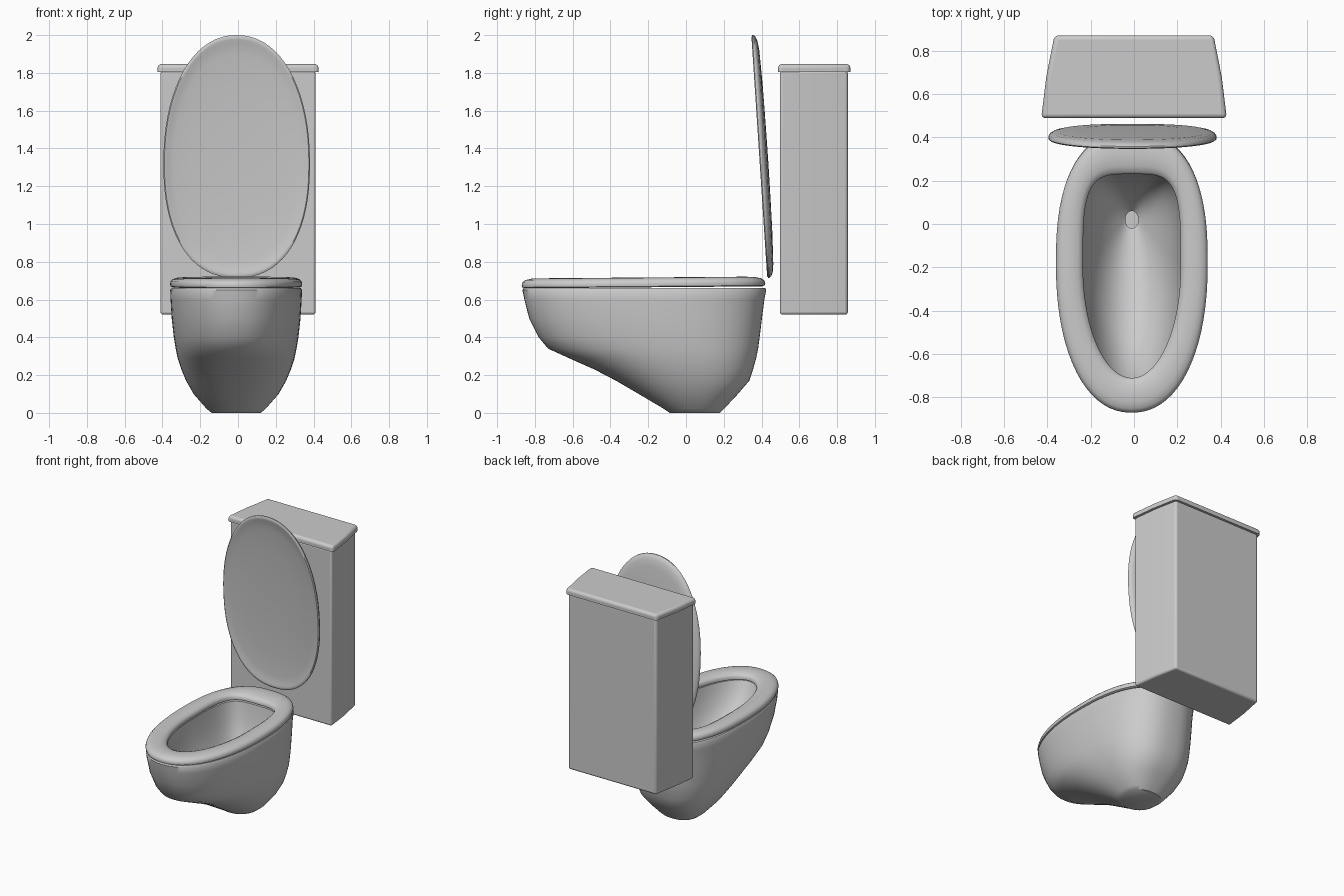
import bpy, bmesh, math

if "Cube" in bpy.data.objects:
    bpy.data.objects.remove(bpy.data.objects["Cube"])

N = 72


def outline(hw, front, back, yc, nf=2.2, nb=2.5, cx=-0.01):
    """Egg-like plan curve: half width, front/back ends, widest y, and a roundness for each end."""
    pts = []
    for i in range(N):
        a = 2 * math.pi * i / N
        c, s = math.cos(a), math.sin(a)
        n, b = (nb, back - yc) if s > 0 else (nf, yc - front)
        x = math.copysign(abs(c) ** (2 / n), c) * hw
        y = math.copysign(abs(s) ** (2 / n), s) * b
        pts.append((cx + x, yc + y))
    return pts


def mix(p, q, t):
    return [(a[0] + (b[0] - a[0]) * t, a[1] + (b[1] - a[1]) * t) for a, b in zip(p, q)]


def loft(name, rings, closed=False, angle=40):
    bm = bmesh.new()
    vs = [[bm.verts.new(p) for p in r] for r in rings]
    pairs = list(zip(vs, vs[1:]))
    if closed:
        pairs.append((vs[-1], vs[0]))
    else:
        bm.faces.new(vs[0])
        bm.faces.new(vs[-1])
    for a, b in pairs:
        k = len(a)
        for i in range(k):
            j = (i + 1) % k
            bm.faces.new((a[i], a[j], b[j], b[i]))
    bmesh.ops.recalc_face_normals(bm, faces=bm.faces)
    me = bpy.data.meshes.new(name)
    bm.to_mesh(me)
    bm.free()
    ob = bpy.data.objects.new(name, me)
    bpy.context.collection.objects.link(ob)
    bpy.ops.object.select_all(action='DESELECT')
    ob.select_set(True)
    bpy.context.view_layer.objects.active = ob
    bpy.ops.object.shade_smooth_by_angle(angle=math.radians(angle))
    return ob


def at_z(pts, z):
    return [(x, y, z) for x, y in pts]


# Bowl: outer shell rising from the foot (z, half width, front, back, widest y)
shell = [
    (0.00, 0.130, -0.085, 0.180, 0.05),
    (0.02, 0.155, -0.115, 0.200, 0.05),
    (0.10, 0.225, -0.250, 0.275, 0.03),
    (0.17, 0.265, -0.370, 0.335, 0.01),
    (0.23, 0.290, -0.485, 0.355, -0.02),
    (0.29, 0.310, -0.620, 0.372, -0.05),
    (0.34, 0.320, -0.730, 0.382, -0.08),
    (0.40, 0.330, -0.780, 0.390, -0.11),
    (0.50, 0.341, -0.830, 0.402, -0.15),
    (0.60, 0.347, -0.856, 0.415, -0.18),
    (0.65, 0.349, -0.866, 0.425, -0.18),
    (0.66, 0.343, -0.860, 0.420, -0.18),
]
rings = [at_z(outline(hw, f, b, yc), z) for z, hw, f, b, yc in shell]

# Bowl: basin narrowing to the drain
mouth = outline(0.232, -0.718, 0.238, -0.2, 2, 4)
drain = outline(0.03, -0.02, 0.06, 0.02, 2, 2)
for t, z in [(0, 0.66), (0.03, 0.62), (0.12, 0.52), (0.28, 0.42),
             (0.52, 0.33), (0.80, 0.26), (1, 0.22), (1, 0.16)]:
    rings.append(at_z(mix(mouth, drain, t), z))
loft("bowl", rings)

# Seat: rounded ring, rising slightly to the back
outer = outline(0.35, -0.87, 0.42, -0.18)
inner = outline(0.225, -0.71, 0.23, -0.2, 2, 4)
section = [(0.10, 0.665), (0.02, 0.670), (0, 0.682), (0.03, 0.697), (0.12, 0.708), (0.3, 0.715),
           (0.55, 0.717), (0.8, 0.712), (0.95, 0.702), (1, 0.690), (1, 0.672), (0.9, 0.666)]
seat = []
for t, z in section:
    seat.append([(x, y, z + 0.008 * (y + 0.2)) for x, y in mix(outer, inner, t)])
loft("seat", seat, closed=True)

# Lid: raised shallow dish, leaning forward at the top (scale, depth behind the rim plane)
dish = [(0.02, 0.027), (0.3, 0.026), (0.6, 0.022), (0.85, 0.013), (0.94, 0.006), (0.965, 0.001),
        (0.985, 0.0), (1, 0.005), (1, 0.012), (0.985, 0.022), (0.95, 0.031), (0.88, 0.037),
        (0.6, 0.043), (0.3, 0.045), (0.02, 0.046)]
egg = outline(0.388, 0.715, 2.0, 1.32, 2.3, 2.15, cx=0)
lid = []
for s, w in dish:
    r = []
    for x, z in egg:
        z = 1.32 + (z - 1.32) * s
        r.append((x * s - 0.007, 0.43 - (z - 0.715) * 0.0655 + w, z))
    lid.append(r)
loft("lid", lid)


# Tank and its cover: tapered box with softly bowed sides
def box(name, front, back, hw_front, hw_back, z0, z1, bevel, top_only):
    mid = (hw_front + hw_back) / 2 + 0.007
    my = (front + back) / 2
    plan = [(-hw_front, front), (hw_front, front), (mid, my),
            (hw_back, back), (-hw_back, back), (-mid, my)]
    ob = loft(name, [at_z(plan, z0), at_z(plan, z1)])
    bm = bmesh.new()
    bm.from_mesh(ob.data)
    edges = [e for e in bm.edges if e.calc_face_angle(0) > 0.5
             and not (top_only and max(v.co.z for v in e.verts) < z1 - 1e-4)]
    bmesh.ops.bevel(bm, geom=edges, offset=bevel, segments=4, profile=0.5, affect='EDGES')
    bm.to_mesh(ob.data)
    bm.free()
    bpy.ops.object.shade_smooth_by_angle(angle=math.radians(40))


box("tank", 0.497, 0.857, 0.412, 0.355, 0.52, 1.81, 0.015, False)
box("tank_cover", 0.488, 0.870, 0.428, 0.367, 1.805, 1.847, 0.02, True)
